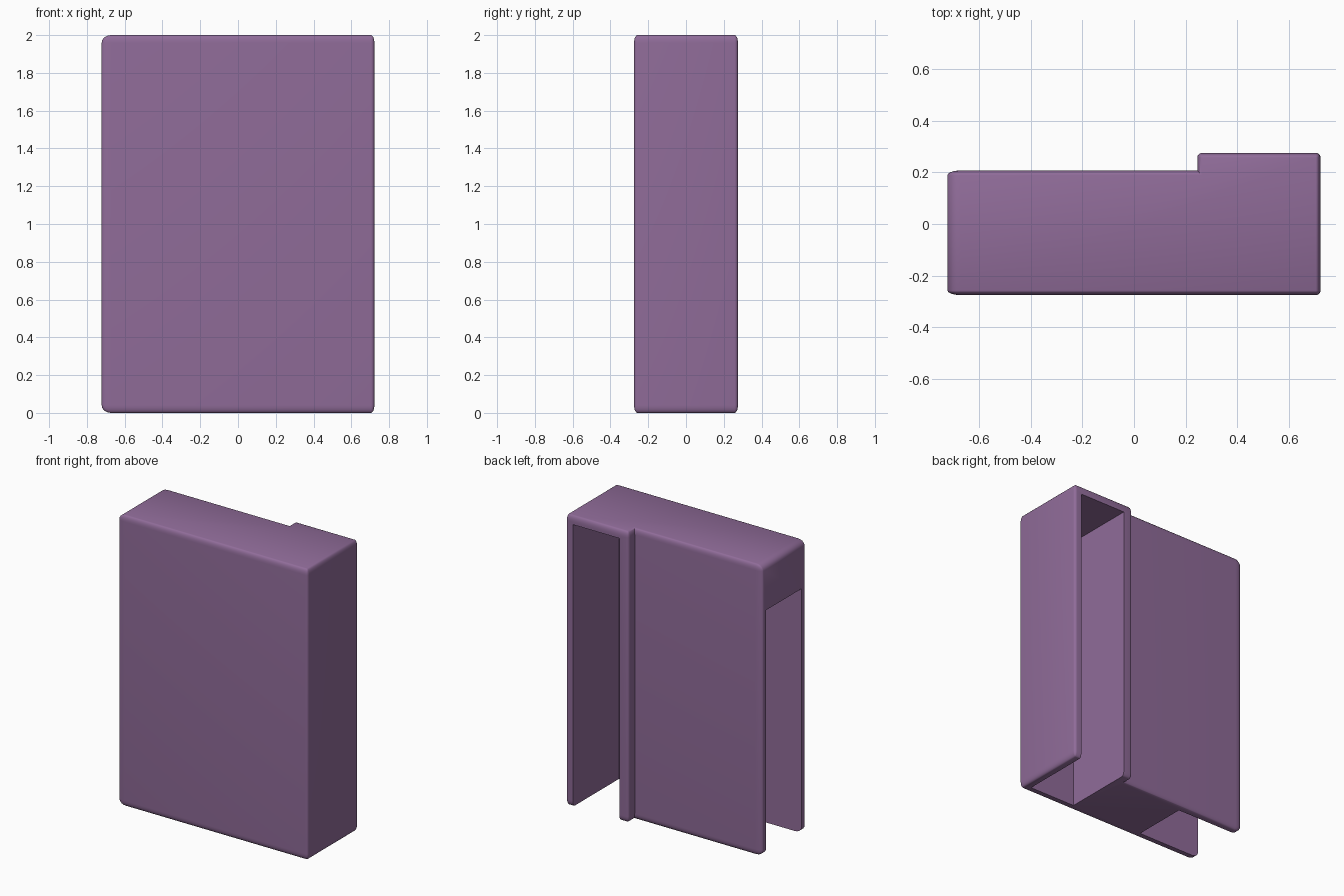
import bpy, bmesh, math
from mathutils import Vector

if "Cube" in bpy.data.objects:
    bpy.data.objects.remove(bpy.data.objects["Cube"])

X, YF, YB, YS = 0.722, -0.275, 0.275, 0.207   # half width, front, raised back, main back
STEP = 0.245                                   # x where the raised back begins
R, LEFT_R, ZS = 0.018, 0.05, 2.3               # bevel, stretched left bevel, z stretch


def add_object(name, bm):
    mesh = bpy.data.meshes.new(name)
    bmesh.ops.recalc_face_normals(bm, faces=bm.faces)
    bm.to_mesh(mesh)
    bm.free()
    ob = bpy.data.objects.new(name, mesh)
    bpy.context.collection.objects.link(ob)
    return ob


# Stepped case: plan outline extruded upward, outer edges rounded
outline = [(-X, YF), (X, YF), (X, YB), (STEP, YB), (STEP, YS), (-X, YS)]
bm = bmesh.new()
base = bm.faces.new([bm.verts.new((x, y, 0)) for x, y in outline])
ext = bmesh.ops.extrude_face_region(bm, geom=[base])
top = [g for g in ext["geom"] if isinstance(g, bmesh.types.BMVert)]
bmesh.ops.translate(bm, vec=(0, 0, 2 / ZS), verts=top)
bmesh.ops.recalc_face_normals(bm, faces=bm.faces)


def is_inner_corner(e):
    return all((v.co.xy - Vector((STEP, YS))).length < 1e-4 for v in e.verts)


edges = [e for e in bm.edges if not is_inner_corner(e)]
bmesh.ops.bevel(bm, geom=edges, offset=R, offset_type='OFFSET', segments=5,
                profile=0.5, affect='EDGES', clamp_overlap=True)
for v in bm.verts:
    v.co.z *= ZS
    t = (v.co.x + X) / R
    if t < 1.01:
        v.co.x = -X + LEFT_R * t
case = add_object("hollow_case", bm)


# Openings: back pocket and left side slot, both open at the bottom
def cut(name, lo, hi):
    bm = bmesh.new()
    bmesh.ops.create_cube(bm, size=1)
    for v in bm.verts:
        v.co = [h if c > 0 else l for c, l, h in zip(v.co, lo, hi)]
    cutter = add_object(name, bm)
    cutter.hide_render = True
    mod = case.modifiers.new(name, 'BOOLEAN')
    mod.operation, mod.solver, mod.object = 'DIFFERENCE', 'EXACT', cutter
    bpy.context.view_layer.objects.active = case
    bpy.ops.object.modifier_apply(modifier=mod.name)
    bpy.data.objects.remove(cutter)


cut("back_pocket_cutter", (0.315, -0.225, -0.2), (0.668, 0.5, 1.94))
cut("side_slot_cutter", (-1.0, -0.225, -0.2), (-0.24, 0.16, 1.68))

# Smooth shading and colour
bpy.ops.object.select_all(action='DESELECT')
case.select_set(True)
bpy.context.view_layer.objects.active = case
bpy.ops.object.shade_smooth_by_angle(angle=math.radians(35))
mat = bpy.data.materials.new("purple_plastic")
mat.diffuse_color = (0.28, 0.15, 0.32, 1)
mat.use_nodes = True
mat.node_tree.nodes["Principled BSDF"].inputs["Base Color"].default_value = mat.diffuse_color
case.data.materials.clear()
case.data.materials.append(mat)
